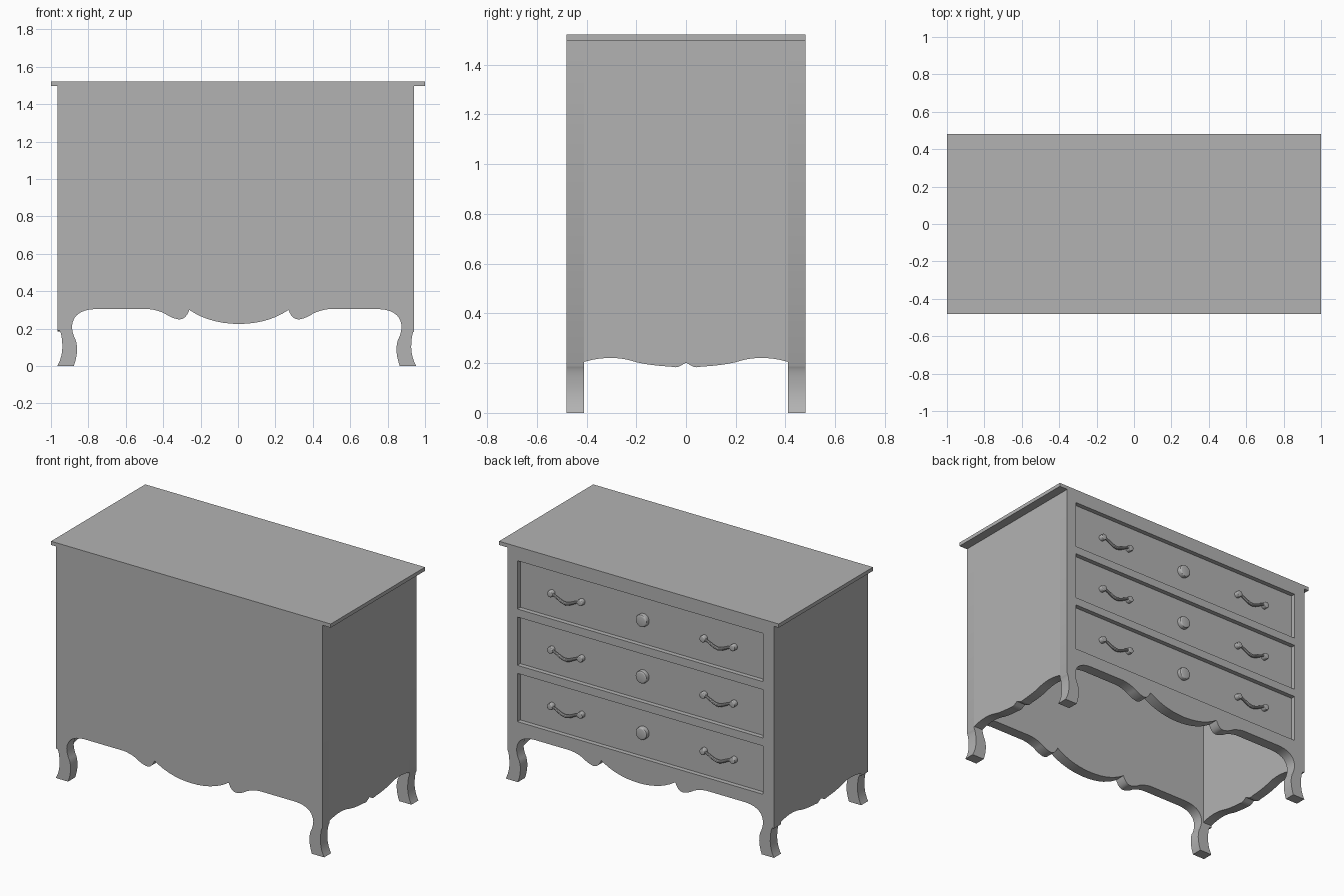
import bpy, bmesh, math
from mathutils import Vector

cube = bpy.data.objects.get("Cube")
if cube:
    bpy.data.objects.remove(cube, do_unlink=True)

GREY = (0.45, 0.45, 0.45, 1)
grey = bpy.data.materials.new("plain grey")
grey.use_nodes = True
grey.diffuse_color = GREY
grey.node_tree.nodes["Principled BSDF"].inputs["Base Color"].default_value = GREY

RIGHT, LEFT = 0.941, -0.966      # outer sides of the carcass
MID = (RIGHT + LEFT) / 2
DEPTH, INNER = 0.481, 0.41       # outer and inner faces of front and back
TOP = 1.497                      # underside of the top board
RECESS = 0.03


def finish(obj, smooth=True):
    if not obj.data.materials:
        obj.data.materials.append(grey)
    if smooth:
        bpy.ops.object.select_all(action="DESELECT")
        obj.select_set(True)
        bpy.context.view_layer.objects.active = obj
        bpy.ops.object.shade_smooth_by_angle(angle=math.radians(30))
    return obj


def mesh_object(name, bm):
    bmesh.ops.recalc_face_normals(bm, faces=bm.faces)
    mesh = bpy.data.meshes.new(name)
    bm.to_mesh(mesh)
    bm.free()
    obj = bpy.data.objects.new(name, mesh)
    bpy.context.collection.objects.link(obj)
    return obj


def box(name, low, high):
    bm = bmesh.new()
    bmesh.ops.create_cube(bm, size=1)
    low, high = Vector(low), Vector(high)
    for v in bm.verts:
        v.co = (low + high) / 2 + v.co * (high - low)
    return finish(mesh_object(name, bm), False)


def prism(name, outline, place, start, end):
    """Extrude a flat outline between two positions along one axis."""
    bm = bmesh.new()
    face = bm.faces.new([bm.verts.new(place(u, z, start)) for u, z in outline])
    new = bmesh.ops.extrude_face_region(bm, geom=[face])["geom"]
    move = Vector(place(0, 0, end)) - Vector(place(0, 0, start))
    bmesh.ops.translate(bm, vec=move, verts=[g for g in new if isinstance(g, bmesh.types.BMVert)])
    return finish(mesh_object(name, bm))


def disc(name, x, z, radius):
    """Round plate with a softened rim, seated on a drawer."""
    bm = bmesh.new()
    bmesh.ops.create_cone(bm, cap_ends=True, segments=24, radius1=radius,
                          radius2=radius, depth=RECESS)
    rim = [e for e in bm.edges if all(v.co.z > 0 for v in e.verts)]
    bmesh.ops.bevel(bm, geom=rim, offset=radius * 0.25, segments=3, affect="EDGES", profile=0.5)
    for v in bm.verts:
        v.co = (x + v.co.x, DEPTH - RECESS / 2 + v.co.z, z + v.co.y)
    return finish(mesh_object(name, bm))


def curve_points(start, *bends, steps=7):
    """Chain of quadratic curves; each bend is a control point and an end."""
    points = [start]
    for control, end in bends:
        a, b, c = Vector(points[-1]), Vector(control), Vector(end)
        for i in range(1, steps + 1):
            t = i / steps
            points.append(tuple(a * (1 - t) ** 2 + b * 2 * t * (1 - t) + c * t * t))
    return points


# Scalloped apron and curved legs, from the centre outwards
apron = curve_points((0, 0.225),
                     ((0.16, 0.225), (0.27, 0.30)),
                     ((0.29, 0.245), (0.33, 0.25)),
                     ((0.37, 0.258), (0.40, 0.28)),
                     ((0.44, 0.30), (0.49, 0.305)))
leg = curve_points((0.75, 0.305),
                   ((0.87, 0.30), (0.875, 0.21)),
                   ((0.872, 0.17), (0.855, 0.14)),
                   ((0.836, 0.08), (0.865, 0)))
leg += curve_points((0.953, 0),
                    ((0.928, 0.045), (0.926, 0.10)),
                    ((0.927, 0.17), (RIGHT, 0.19)))
half = apron + leg
other = [(0.01 - x, z) for x, z in apron[1:]] + [(-0.013 - x, z) for x, z in leg]
wide = half + [(RIGHT, TOP), (LEFT, TOP), (LEFT, 0.19)] + other[::-1]


def across(u, z, y):
    return (u, y, z)


def along(u, z, x):
    return (x, u, z)


prism("front_panel_with_legs", wide, across, -DEPTH, -INNER)
drawer_frame = prism("back_panel_with_legs", wide, across, INNER, DEPTH)

# Side panels
side_half = [(0, 0.202)] + curve_points((0.025, 0.188),
                                        ((0.04, 0.18), (0.06, 0.186)),
                                        ((0.14, 0.19), (0.20, 0.204)),
                                        ((0.30, 0.238), (INNER, 0.205)))
side = side_half + [(INNER, TOP), (-INNER, TOP)] + [(-y, z) for y, z in side_half[:0:-1]]
prism("left_side_panel", side, along, RIGHT - 0.065, RIGHT)
prism("right_side_panel", side, along, LEFT, LEFT + 0.065)

box("top_board", (-1, -DEPTH, TOP), (1, DEPTH, 1.521))


def bail(name, x, z):
    """Drooping pull that is thicker towards its middle."""
    data = bpy.data.curves.new(name, "CURVE")
    data.dimensions = "3D"
    data.bevel_depth = 0.009
    data.bevel_resolution = 3
    spline = data.splines.new("POLY")
    count = 17
    spline.points.add(count - 1)
    for i, p in enumerate(spline.points):
        t = i / (count - 1) * 2 - 1
        droop = 0.035 * (0.5 + 0.5 * math.cos(math.pi * t))
        p.co = (x + t * 0.107, DEPTH - 0.012, z - droop, 1)
        p.radius = 1.2 - 0.4 * abs(t)
    obj = bpy.data.objects.new(name, data)
    bpy.context.collection.objects.link(obj)
    bpy.ops.object.select_all(action="DESELECT")
    obj.select_set(True)
    bpy.context.view_layer.objects.active = obj
    bpy.ops.object.convert(target="MESH")
    finish(bpy.context.object)


# Three recessed drawers with pulls and a round centre plate
for row, label in enumerate(("bottom", "middle", "top")):
    low = 0.39 + row * 0.364
    high = low + 0.312
    cutter = box(label + "_drawer_cutter", (LEFT + 0.077, DEPTH - RECESS, low),
                 (RIGHT - 0.072, DEPTH + 0.1, high))
    cutter.hide_render = True
    cutter.hide_viewport = True
    cut = drawer_frame.modifiers.new(label + "_drawer_recess", "BOOLEAN")
    cut.operation = "DIFFERENCE"
    cut.solver = "EXACT"
    cut.object = cutter
    middle = (low + high) / 2
    disc(label + "_drawer_plate", MID, middle, 0.04)
    for sign, hand in ((1, "left"), (-1, "right")):
        x = MID + sign * 0.545
        bail(f"{label}_{hand}_pull", x, middle)
        for end in (-1, 1):
            disc(f"{label}_{hand}_pull_mount", x + end * 0.107, middle, 0.02)

# Bake the recesses, then drop the cutters
bpy.ops.object.select_all(action="DESELECT")
drawer_frame.select_set(True)
bpy.context.view_layer.objects.active = drawer_frame
for name in [m.name for m in drawer_frame.modifiers if m.type == "BOOLEAN"]:
    helper = drawer_frame.modifiers[name].object
    bpy.ops.object.modifier_apply(modifier=name)
    bpy.data.objects.remove(helper, do_unlink=True)
